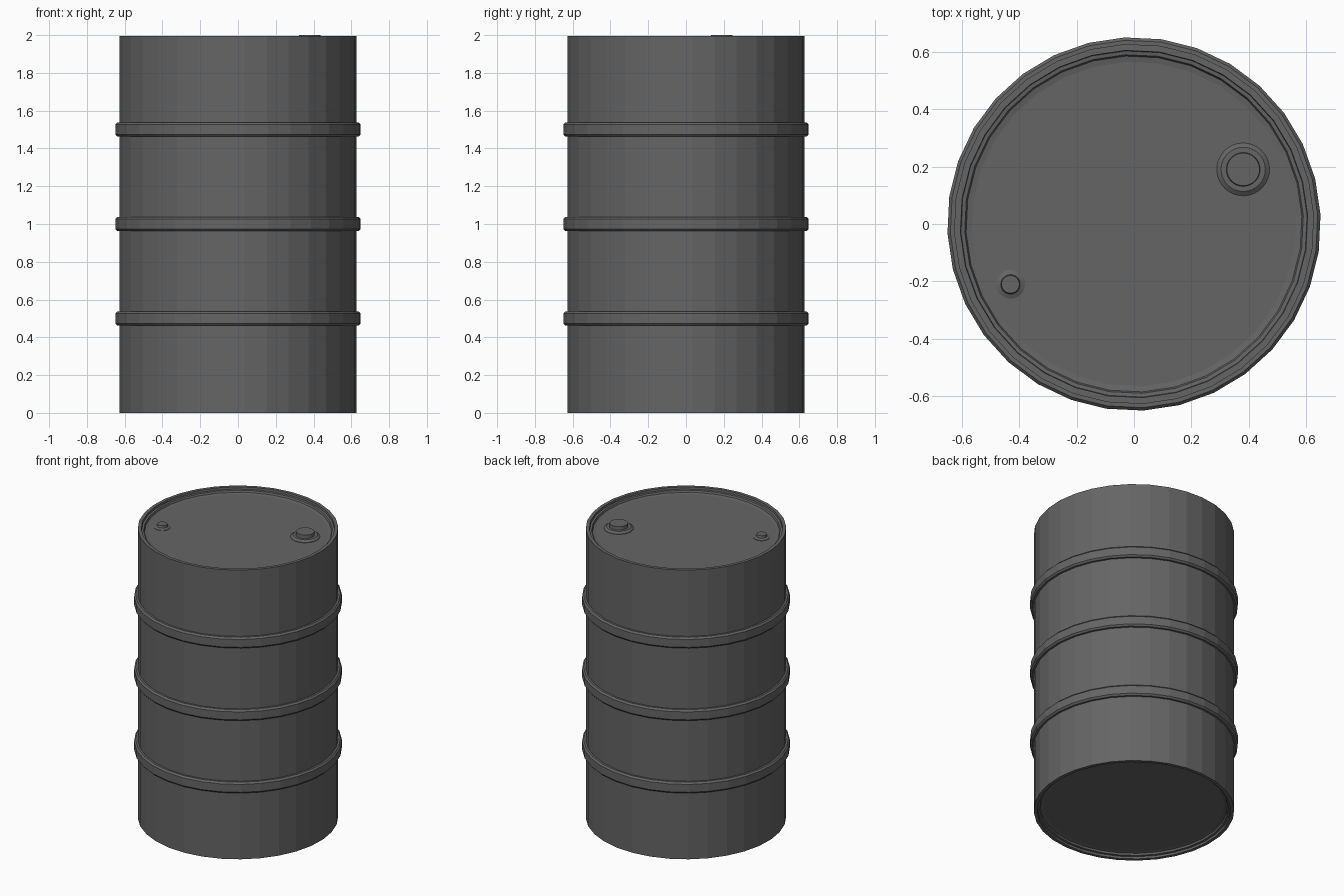
import bpy, bmesh, math

cube = bpy.data.objects.get("Cube")
if cube:
    bpy.data.objects.remove(cube, do_unlink=True)

SIDES = 32
PHASE = math.tau / SIDES / 4

steel = bpy.data.materials.new("dark_grey_steel")
steel.use_nodes = True
grey = (0.13, 0.13, 0.13, 1)
steel.diffuse_color = grey
bsdf = steel.node_tree.nodes["Principled BSDF"]
bsdf.inputs["Base Color"].default_value = grey
bsdf.inputs["Roughness"].default_value = 0.6


def lathe(name, profile, location=(0, 0, 0), closed=False):
    """Turn an (r, z) profile, listed bottom to top along the outside, about z."""
    bm = bmesh.new()
    rings = []
    for r, z in profile:
        rings.append([bm.verts.new((r * math.cos(PHASE + i * math.tau / SIDES),
                                    r * math.sin(PHASE + i * math.tau / SIDES), z))
                      for i in range(SIDES)])
    pairs = list(zip(rings, rings[1:]))
    if closed:
        pairs.append((rings[-1], rings[0]))
    else:
        bm.faces.new(rings[0][::-1])
        bm.faces.new(rings[-1])
    for low, high in pairs:
        for i in range(SIDES):
            j = (i + 1) % SIDES
            bm.faces.new((low[i], low[j], high[j], high[i]))
    bmesh.ops.recalc_face_normals(bm, faces=bm.faces)
    mesh = bpy.data.meshes.new(name)
    bm.to_mesh(mesh)
    bm.free()
    mesh.materials.append(steel)
    obj = bpy.data.objects.new(name, mesh)
    obj.location = location
    bpy.context.collection.objects.link(obj)
    return obj


# Drum body: straight wall with a stepped, recessed lid at both ends
HEIGHT = 1.995
LID = 0.032
end = [(0.565, LID), (0.585, LID - 0.004), (0.59, 0.016),
       (0.603, 0.014), (0.605, 0), (0.627, 0)]
lathe("drum_body", end + [(r, HEIGHT - z) for r, z in reversed(end)])

# Three chamfered rolling hoops
hoop = [(0.62, -0.038), (0.64, -0.038), (0.65, -0.027),
        (0.65, 0.027), (0.64, 0.038), (0.62, 0.038)]
for label, z in (("lower", 0.5), ("middle", 1.0), ("upper", 1.5)):
    lathe(label + "_hoop", hoop, (0, 0, z), closed=True)

# Bung plugs: a sloped flange with a raised cap
lid_z = HEIGHT - LID
lathe("large_bung", [(0.092, -0.005), (0.092, 0.003), (0.077, 0.014),
                     (0.059, 0.014), (0.057, 0.037)], (0.38, 0.19, lid_z))
lathe("small_bung", [(0.05, -0.005), (0.05, 0.003), (0.034, 0.01),
                     (0.031, 0.026)], (-0.43, -0.21, lid_z))
